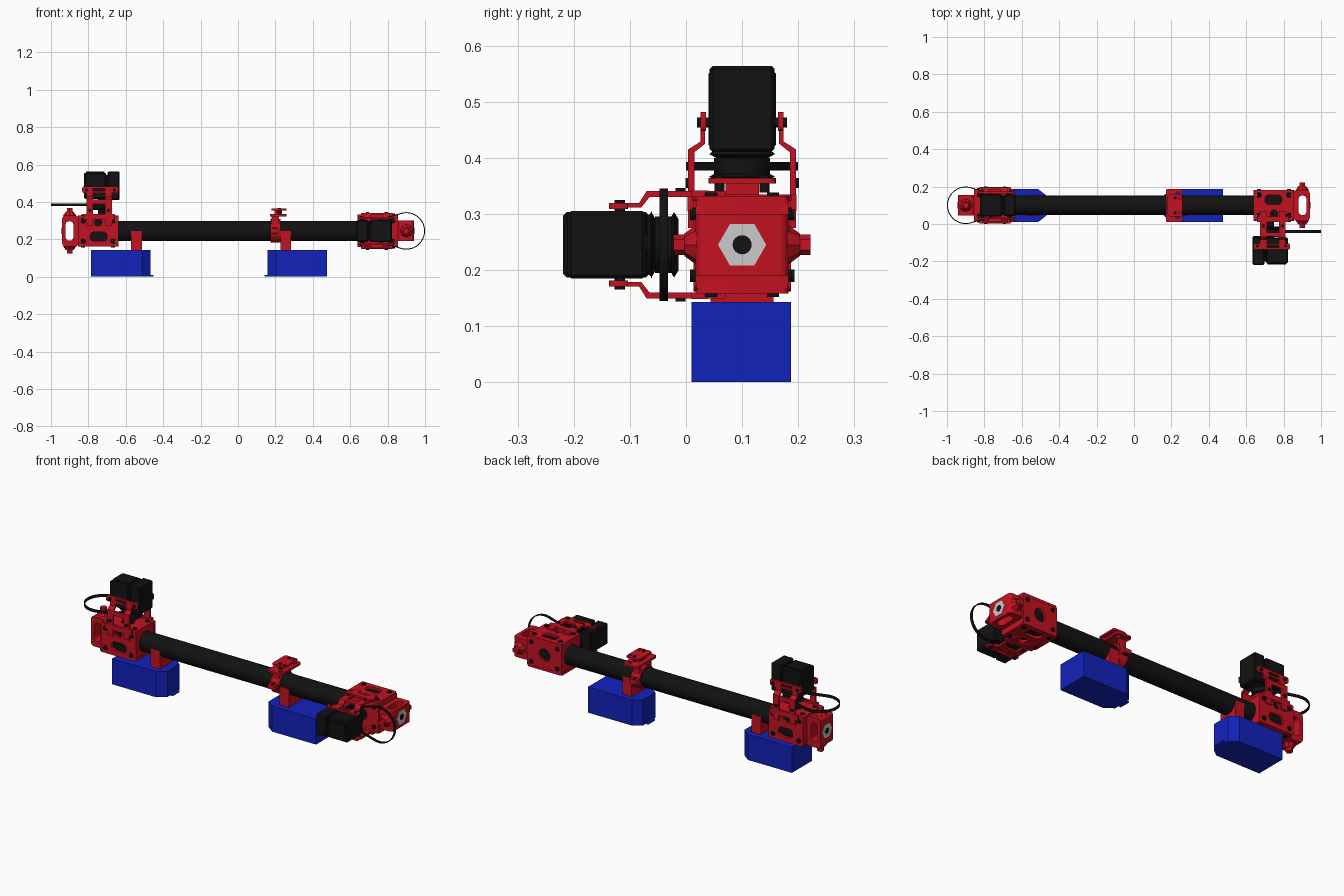
import bpy, bmesh
from math import radians, sin, cos, acos, pi, degrees
from mathutils import Matrix, Vector

if "Cube" in bpy.data.objects:
    bpy.data.objects.remove(bpy.data.objects["Cube"])

def material(name, rgb):
    m = bpy.data.materials.new(name)
    m.diffuse_color = (*rgb, 1)
    m.use_nodes = True
    m.node_tree.nodes["Principled BSDF"].inputs["Base Color"].default_value = m.diffuse_color
    return m

RED = material("red", (0.55, 0.006, 0.015))
BLACK = material("black", (0.006, 0.006, 0.006))
BLUE = material("blue", (0.006, 0.016, 0.5))
WHITE = material("white", (0.95, 0.95, 0.95))

T = Matrix.Translation
I = Matrix.Identity(4)
FACE_W = I                                             # plate in u,v
FACE_V = Matrix.Rotation(radians(90), 4, 'X')          # plate in u,w
FACE_U = Matrix(((0, 0, 1, 0), (1, 0, 0, 0), (0, 1, 0, 0), (0, 0, 0, 1)))  # plate in v,w

def add(name, mesh, mat, M):
    mesh.materials.clear()
    mesh.materials.append(mat)
    mesh.transform(M)
    ob = bpy.data.objects.new(name, mesh)
    bpy.context.collection.objects.link(ob)
    return ob

def from_bmesh(name, bm, mat, M):
    me = bpy.data.meshes.new(name)
    bm.to_mesh(me)
    bm.free()
    return add(name, me, mat, M)

def box(name, lo, hi, mat, M=I, bevel=0):
    lo, hi = Vector(lo), Vector(hi)
    bm = bmesh.new()
    bmesh.ops.create_cube(bm, size=1)
    for v in bm.verts:
        v.co = Vector([a + (c + .5) * (b - a) for a, b, c in zip(lo, hi, v.co)])
    if bevel:
        bmesh.ops.bevel(bm, geom=bm.edges[:], offset=bevel, segments=1, affect='EDGES')
    return from_bmesh(name, bm, mat, M)

def cyl(name, r, depth, mat, M=I, r2=None, n=32):
    bm = bmesh.new()
    bmesh.ops.create_cone(bm, cap_ends=True, segments=n, radius1=r,
                          radius2=r if r2 is None else r2, depth=depth)
    return from_bmesh(name, bm, mat, M)

def arc(x, y, r, a0=0, a1=360, n=20):
    k = n if a1 - a0 == 360 else n - 1
    return [(x + r * cos(radians(a0 + (a1 - a0) * i / k)),
             y + r * sin(radians(a0 + (a1 - a0) * i / k))) for i in range(n)]

def rrect(x0, x1, y0, y1, r, n=5):
    return (arc(x1 - r, y1 - r, r, 0, 90, n) + arc(x0 + r, y1 - r, r, 90, 180, n)
            + arc(x0 + r, y0 + r, r, 180, 270, n) + arc(x1 - r, y0 + r, r, 270, 360.001, n))

def plate(name, loops, thick, mat, M=I):
    """Flat plate: first loop is the outline, the others are holes."""
    cu = bpy.data.curves.new(name, 'CURVE')
    cu.dimensions, cu.fill_mode, cu.extrude = '2D', 'BOTH', thick / 2
    for pts in loops:
        s = cu.splines.new('POLY')
        s.points.add(len(pts) - 1)
        for p, q in zip(s.points, pts):
            p.co = (q[0], q[1], 0, 1)
        s.use_cyclic_u = True
    tmp = bpy.data.objects.new(name + "_outline", cu)
    me = bpy.data.meshes.new_from_object(tmp)
    bpy.data.objects.remove(tmp)
    return add(name, me, mat, M)

def teardrop(t):
    R, r, d = .1, .052, .17
    a = 180 - degrees(acos((R - r) / d))
    return arc(.9, 0, R - t, -a, a, 40) + arc(.73, 0, r - t, a, 360 - a, 20)

def end_unit(tag, E):
    """u outward along the tube, w towards the motor, v sideways."""
    P = lambda name: tag + "_" + name
    # clamp box around the tube
    box(P("clamp_core"), (.665, -.068, -.066), (.835, .068, .066), BLACK, E)
    for s in (-1, 1):
        holes = [arc(u, w, .013) for u in (.668, .828) for w in (-.055, .055)]
        holes += [rrect(.70, .79, -.055, -.005, .02), arc(.748, .045, .02)]
        plate(P("clamp_side"), [rrect(.64, .855, -.083, .083, .012)] + holes, .014, RED,
              E @ T((0, s * .08, 0)) @ FACE_V)
        holes = [arc(u, v, .012) for u in (.668, .828) for v in (-.055, .055)] + [arc(.748, 0, .035)]
        plate(P("clamp_cheek"), [rrect(.64, .855, -.083, .083, .012)] + holes, .014, RED,
              E @ T((0, 0, s * .075)) @ FACE_W)
        for u in (.668, .828):
            for q in (-.055, .055):
                cyl(P("clamp_bolt"), .011, .03, BLACK, E @ T((u, s * .078, q)) @ FACE_V, n=16)
                cyl(P("clamp_bolt"), .011, .03, BLACK, E @ T((u, q, s * .073)), n=16)
    plate(P("clamp_inner_face"), [rrect(.0 - .083, .083, -.083, .083, .02), arc(0, 0, .0535, n=32)],
          .012, RED, E @ T((.648, 0, 0)) @ FACE_U)
    plate(P("clamp_outer_face"), [rrect(-.085, .085, -.083, .083, .02)], .012, RED,
          E @ T((.849, 0, 0)) @ FACE_U)
    # slotted end bracket with tapered studs and hex insert
    plate(P("end_bracket"), [rrect(.853, .94, -.083, .083, .018), rrect(.88, .922, -.052, .052, .019)],
          .11, RED, E @ FACE_V)
    for s in (-1, 1):
        turn = Matrix.Rotation(0 if s > 0 else pi, 4, 'X')
        cyl(P("end_stud"), .036, .022, RED, E @ turn @ T((.9, 0, .092)), .02, 8)
        cyl(P("end_stud_tip"), .018, .022, RED, E @ turn @ T((.9, 0, .111)), n=6)
    cyl(P("hex_insert"), .043, .004, WHITE, E @ T((.9395, 0, 0)) @ FACE_U @ Matrix.Rotation(pi / 6 if tag == "left" else 0, 4, 'Z'), n=6)
    cyl(P("hex_insert_hole"), .017, .006, BLACK, E @ T((.9395, 0, 0)) @ FACE_U, n=24)
    # motor bracket arms
    for s in (-1, 1):
        V = E @ Matrix.Scale(s, 4, (0, 1, 0))
        arm = [(.03, .085), (.165, .085), (.18, .066), (.235, .066),
               (.235, .074), (.184, .074), (.17, .096), (.03, .096)]
        arm = [(v, w) for w, v in arm]
        for u in (.6925, .7925):
            plate(P("arm_leg"), [arm], .035, RED, V @ T((u, 0, 0)) @ FACE_U)
        box(P("arm_crossbar"), (.675, .085, .145), (.81, .095, .168), RED, V)
        box(P("arm_foot"), (.66, .085, .06), (.825, .097, .09), RED, V)
        plate(P("arm_top_bar"), [rrect(.64, .833, .203, .237, .008), rrect(.69, .78, .213, .226, .006)],
              .01, RED, V @ T((0, .069, 0)) @ FACE_V)
        for u in (.66, .81):
            cyl(P("arm_bolt"), .009, .022, BLACK, V @ T((u, .069, .218)) @ FACE_V, n=16)
        for u in (.6925, .7925):
            cyl(P("arm_bolt"), .009, .014, BLACK, V @ T((u, .094, .11)) @ FACE_V, n=16)
    # motor, rear block and shaft
    box(P("motor"), (.705, -.06, .172), (.823, .06, .311), BLACK, E, .006)
    box(P("motor_cap"), (.715, -.041, .30), (.813, .041, .317), BLACK, E)
    box(P("motor_rear"), (.633, -.058, .165), (.697, .058, .319), BLACK, E, .006)
    box(P("motor_joint"), (.69, -.045, .18), (.71, .045, .30), BLACK, E)
    cyl(P("motor_shaft"), .018, .12, BLACK, E @ T((.73, 0, .13)))
    # flanged pulley and belt
    cyl(P("pulley"), .05, .03, BLACK, E @ T((.73, 0, .14)))
    for w, a, b in ((.158, .045, .059), (.165, .059, .05), (.125, .059, .045), (.117, .045, .058)):
        cyl(P("pulley_flange"), a, .008, BLACK, E @ T((.73, 0, w)), b)
    plate(P("belt"), [teardrop(0), teardrop(.005)], .015, BLACK, E @ T((0, 0, .14)))

# main tube
C = T((0, .1, .245))
ROT_X = Matrix.Rotation(pi / 2, 4, 'Y')
cyl("main_tube", .053, 1.69, BLACK, C @ ROT_X, n=48)

# the two drive ends, a quarter turn apart
end_unit("left", C @ Matrix.Rotation(pi, 4, 'Z'))
end_unit("right", C @ Matrix.Rotation(pi / 2, 4, 'X'))

# feet with chamfered noses, and the saddles that hold the tube
def foot(tag, x_back, x_nose, x_saddle):
    d = 1 if x_nose > x_back else -1
    y0, y1 = .01, .187
    outline = [(x_back, y0), (x_nose - d * .045, y0), (x_nose, y0 + .035),
               (x_nose, y1 - .035), (x_nose - d * .045, y1), (x_back, y1)]
    plate(tag + "_foot", [outline], .143, BLUE, T((0, 0, .0715)))
    xs = sorted((x_nose - d * .02, x_nose + d * .016))
    box(tag + "_foot_tab", (xs[0], .07, 0), (xs[1], .13, .008), BLUE)
    saddle = [(-.056, -.105), (.056, -.105), (.056, 0)] + arc(0, 0, .0525, 0, -180, 16) + [(-.056, 0)]
    plate(tag + "_saddle", [saddle], .058, RED, T((x_saddle, .1, .245)) @ FACE_U)

foot("left", -.785, -.468, -.542)
foot("right", .475, .158, .255)

# middle carriage: ring clamp with ears and a stacked top mount
M = T((.2, .1, .245))
plate("carriage_ring", [arc(0, 0, .063, n=32), arc(0, 0, .052, n=32)], .055, RED, M @ FACE_U)
for s in (-1, 1):
    box("carriage_ear", (-.027, min(s * .05, s * .088), -.012), (.02, max(s * .05, s * .088), .012), RED, M)
    box("carriage_post", (-.02, s * .045 - .008, .03), (.02, s * .045 + .008, .085), RED, M)
    cyl("carriage_bolt", .009, .035, BLACK, M @ T((-.003, s * .072, 0)), n=16)
    cyl("mount_bolt", .009, .03, BLACK, M @ T((.02, s * .04, .108)), n=16)
plate("mount_lower", [rrect(-.03, .06, -.088, .088, .012)] + [arc(.035, y, .012) for y in (-.06, .06)],
      .012, RED, M @ T((0, 0, .084)))
box("mount_spacer", (-.005, -.03, .085), (.035, .03, .112), RED, M)
plate("mount_upper", [rrect(-.02, .06, -.06, .06, .012)] + [arc(.045, y, .008) for y in (-.04, .04)],
      .01, RED, M @ T((0, 0, .114)))

# smooth round surfaces, keep edges crisp
bpy.ops.object.select_all(action='SELECT')
bpy.context.view_layer.objects.active = bpy.context.selected_objects[0]
bpy.ops.object.shade_smooth_by_angle(angle=radians(30))
